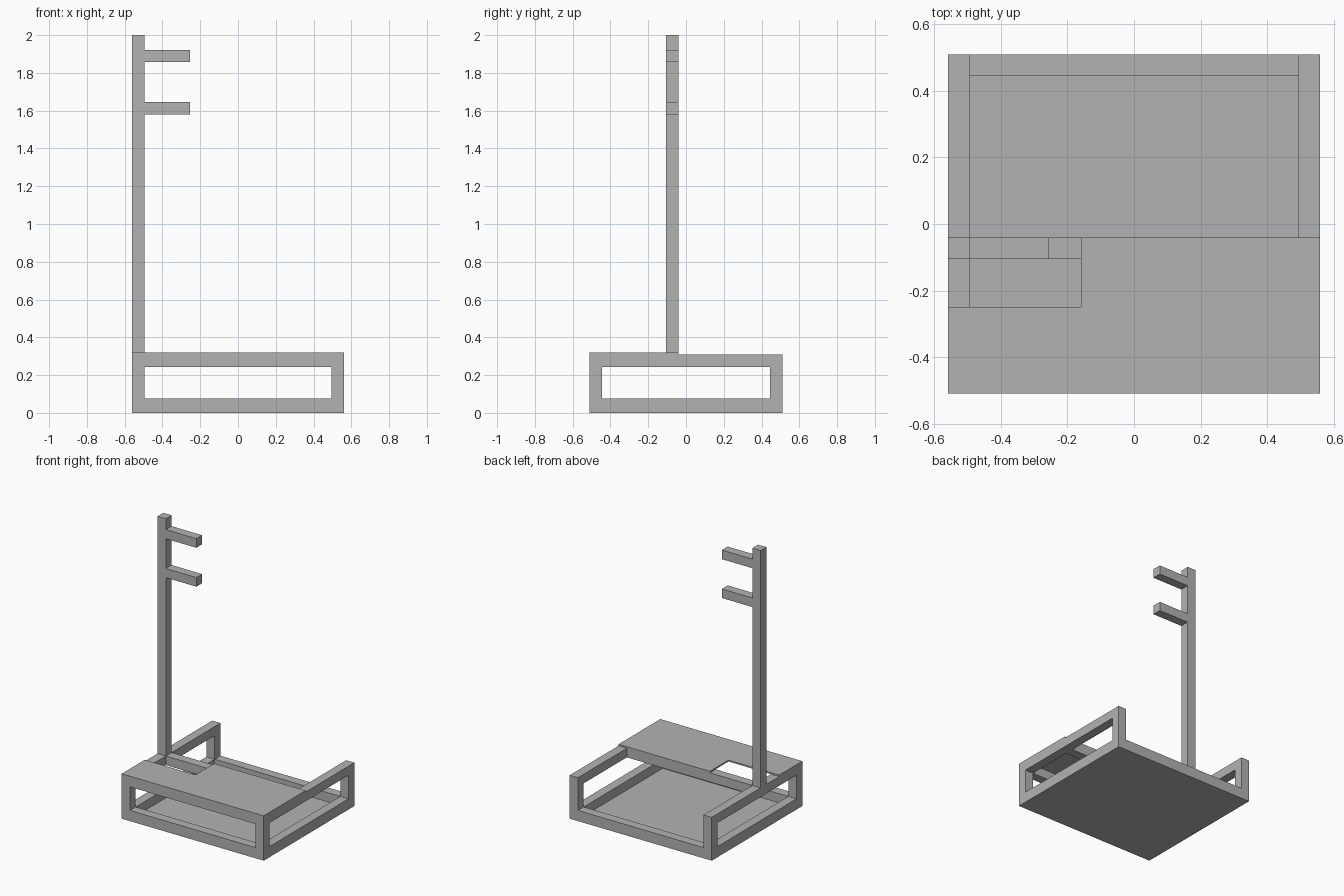
import bpy
import bmesh
from mathutils import Vector

cube = bpy.data.objects.get("Cube")
if cube:
    bpy.data.objects.remove(cube, do_unlink=True)

# Single grey material
grey = bpy.data.materials.new("plain grey")
grey.use_nodes = True
colour = (0.45, 0.45, 0.45, 1)
grey.diffuse_color = colour
grey.node_tree.nodes["Principled BSDF"].inputs["Base Color"].default_value = colour

# Main dimensions
X, Y = 0.56, 0.51          # half width and half depth
BAR = 0.065                # square bar thickness
SHEET = 0.011              # sheet thickness
TOP = 0.32                 # top of the deck
RAIL_TOP = TOP - SHEET
RAIL_LOW = RAIL_TOP - BAR
FLOOR_RAIL = SHEET + BAR
DECK_BACK = -0.04          # rear edge of the deck and pole
XI, YI = X - BAR, Y - BAR  # inner faces of the frame


def finish(name, bm):
    mesh = bpy.data.meshes.new(name)
    bm.to_mesh(mesh)
    bm.free()
    mesh.materials.append(grey)
    obj = bpy.data.objects.new(name, mesh)
    bpy.context.collection.objects.link(obj)


def box(name, xs, ys, zs):
    low, high = (Vector(p) for p in zip(xs, ys, zs))
    bm = bmesh.new()
    bmesh.ops.create_cube(bm, size=1)
    for v in bm.verts:
        v.co = (low + high) / 2 + v.co * (high - low)
    finish(name, bm)


def sheet(name, outline, z):
    bm = bmesh.new()
    face = bm.faces.new([bm.verts.new((x, y, z)) for x, y in outline])
    up = bmesh.ops.extrude_face_region(bm, geom=[face])["geom"]
    moved = [g for g in up if isinstance(g, bmesh.types.BMVert)]
    bmesh.ops.translate(bm, verts=moved, vec=(0, 0, SHEET))
    bmesh.ops.recalc_face_normals(bm, faces=bm.faces)
    finish(name, bm)


# Floor sheet
box("floor_sheet", (-X, X), (-Y, Y), (0, SHEET))

# Side frames: lower rail, two posts and upper rail on each side
for side, xs in (("right", (-X, -XI)), ("left", (XI, X))):
    box(side + "_lower_rail", xs, (-Y, Y), (SHEET, FLOOR_RAIL))
    box(side + "_upper_rail", xs, (-Y, Y), (RAIL_LOW, RAIL_TOP))
    for end, ys in (("front", (-Y, -YI)), ("back", (YI, Y))):
        box(f"{side}_{end}_post", xs, ys, (FLOOR_RAIL, RAIL_LOW))

# Cross rails; the back stays open at the top
for name, ys, zs in (
    ("front_lower_rail", (-Y, -YI), (SHEET, FLOOR_RAIL)),
    ("back_lower_rail", (YI, Y), (SHEET, FLOOR_RAIL)),
    ("front_upper_rail", (-Y, -YI), (RAIL_LOW, RAIL_TOP)),
    ("middle_upper_rail", (DECK_BACK - BAR, DECK_BACK), (RAIL_LOW, RAIL_TOP)),
):
    box(name, (-XI, XI), ys, zs)

# Deck over the front half, notched around the pole
NOTCH_X, NOTCH_Y = -0.16, -0.25
sheet("deck_sheet", [(-X, -Y), (X, -Y), (X, DECK_BACK), (NOTCH_X, DECK_BACK),
                     (NOTCH_X, NOTCH_Y), (-X, NOTCH_Y)], RAIL_TOP)

# Upright pole and its two arms
pole_y = (DECK_BACK - BAR, DECK_BACK)
box("pole", (-X, -XI), pole_y, (RAIL_TOP, 2))
for name, z in (("lower_arm", 1.58), ("upper_arm", 1.857)):
    box(name, (-XI, -0.255), pole_y, (z, z + BAR))
